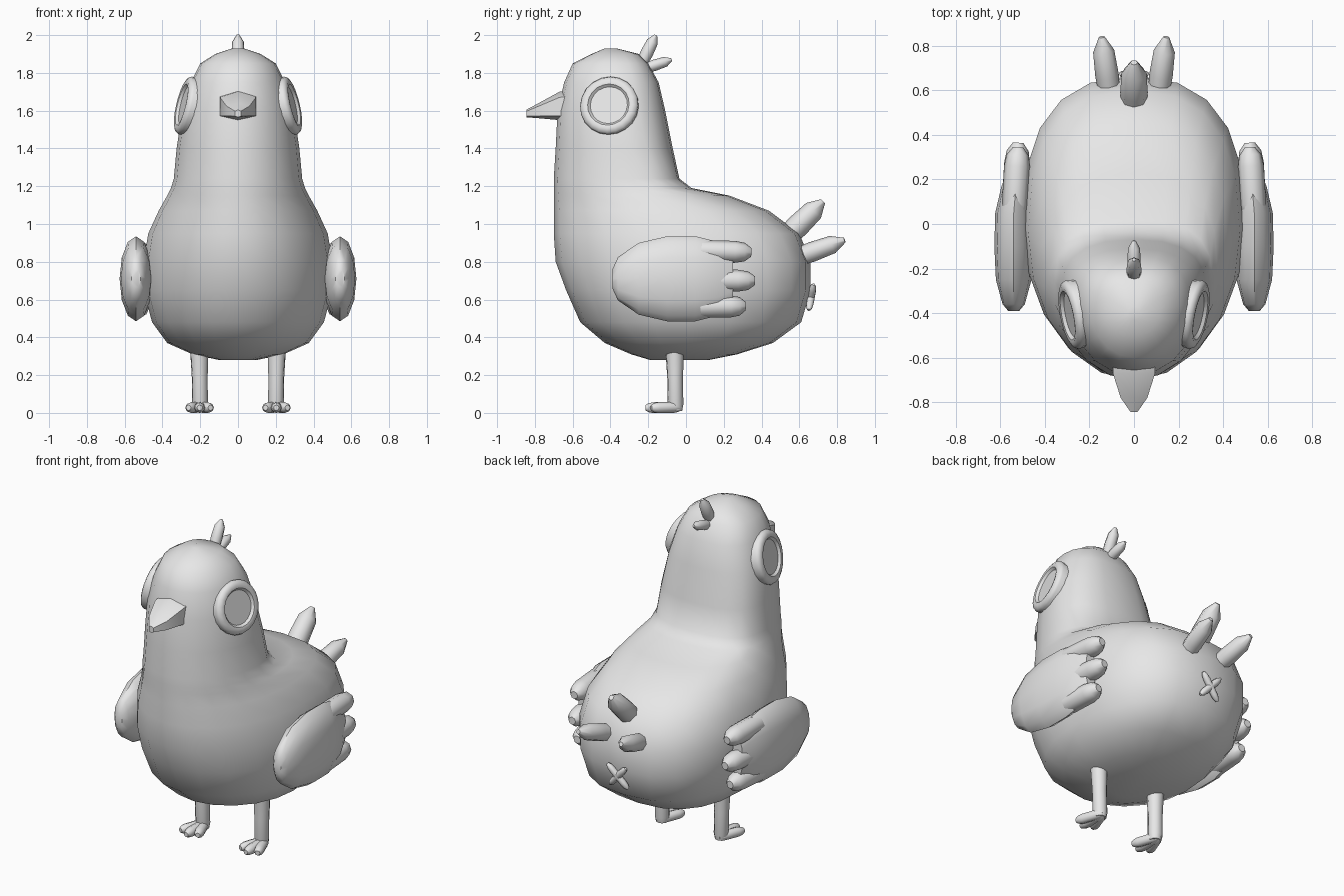
import bpy, bmesh, math
from mathutils import Vector

cube = bpy.data.objects.get("Cube")
if cube:
    bpy.data.objects.remove(cube)

grey = bpy.data.materials.new("plain grey")
grey.use_nodes = True
grey.diffuse_color = (0.8, 0.8, 0.8, 1)
grey.node_tree.nodes["Principled BSDF"].inputs["Base Color"].default_value = (0.8, 0.8, 0.8, 1)


def loft(name, rings, mirror=False, angle=50):
    """Skin a list of equal rings, cap both ends, optionally mirror across x."""
    bm = bmesh.new()
    loops = [[bm.verts.new(p) for p in ring] for ring in rings]
    n = len(loops[0])
    for a, b in zip(loops, loops[1:]):
        for i in range(n):
            j = (i + 1) % n
            bm.faces.new((a[i], a[j], b[j], b[i]))
    bm.faces.new(loops[0][::-1])
    bm.faces.new(loops[-1])
    bmesh.ops.recalc_face_normals(bm, faces=bm.faces)
    mesh = bpy.data.meshes.new(name)
    bm.to_mesh(mesh)
    bm.free()
    mesh.materials.append(grey)
    obj = bpy.data.objects.new(name, mesh)
    bpy.context.collection.objects.link(obj)
    bpy.ops.object.select_all(action="DESELECT")
    obj.select_set(True)
    bpy.context.view_layer.objects.active = obj
    bpy.ops.object.shade_smooth_by_angle(angle=math.radians(angle))
    if mirror:
        obj.modifiers.new("Mirror", "MIRROR")
    return obj


def spindle(name, start, end, profile, sides=8, mirror=False, angle=50):
    """Turned shape between two points; profile holds (fraction, radius)."""
    start, end = Vector(start), Vector(end)
    turn = (end - start).to_track_quat("Z", "Y")
    rings = []
    for t, r in profile:
        mid = start.lerp(end, t)
        rings.append([mid + turn @ Vector((r * math.cos(k), r * math.sin(k), 0))
                      for k in (2 * math.pi * i / sides for i in range(sides))])
    return loft(name, rings, mirror, angle)


def rounded(r, tip=0.4):
    return [(0, r * tip), (0.1, r * 0.85), (0.25, r), (0.75, r), (0.9, r * 0.85), (1, r * tip)]


def feather(r):
    return [(0, r * 0.85), (0.4, r), (0.78, r * 0.9), (1, r * 0.25)]


# Body and head: level rings of height, front, back, half width, widest y
BODY = [
    (1.93, -0.43, -0.37, 0.03, -0.40), (1.90, -0.50, -0.25, 0.12, -0.38),
    (1.85, -0.60, -0.20, 0.20, -0.37), (1.75, -0.645, -0.145, 0.25, -0.36),
    (1.60, -0.68, -0.11, 0.295, -0.34), (1.40, -0.69, -0.07, 0.325, -0.30),
    (1.24, -0.70, -0.035, 0.34, -0.28), (1.19, -0.70, 0.03, 0.355, -0.26),
    (1.15, -0.70, 0.23, 0.375, -0.20), (1.07, -0.70, 0.44, 0.42, -0.10),
    (0.95, -0.70, 0.60, 0.475, -0.04), (0.80, -0.69, 0.66, 0.50, 0.0),
    (0.65, -0.635, 0.66, 0.50, 0.0), (0.48, -0.56, 0.61, 0.455, 0.0),
    (0.37, -0.43, 0.46, 0.375, 0.0), (0.31, -0.29, 0.27, 0.24, 0.0),
    (0.28, -0.19, 0.12, 0.10, 0.0)]


def body_ring(z, front, back, w, mid, sides=20):
    ring = []
    for i in range(sides):
        a = 2 * math.pi * i / sides
        c, s = math.cos(a), math.sin(a)
        p = 2 / 2.5 if s > 0 else 1
        reach = back - mid if s > 0 else mid - front
        ring.append((math.copysign(abs(c) ** p, c) * w,
                     mid + math.copysign(abs(s) ** p, s) * reach, z))
    return ring


loft("body", [body_ring(*r) for r in BODY], angle=80)

# Beak: hexagonal rings of y, half width, bottom, top
BEAK = [(-0.62, 0.095, 0.55, 0.71), (-0.67, 0.095, 0.55, 0.70),
        (-0.78, 0.06, 0.56, 0.64), (-0.845, 0.015, 0.565, 0.605)]
loft("beak", [[(0, y, 1 + t), (w, y, 1 + t - 0.2 * (t - b)), (w, y, 1 + b + 0.15 * (t - b)),
               (0, y, 1 + b), (-w, y, 1 + b + 0.15 * (t - b)), (-w, y, 1 + t - 0.2 * (t - b))]
              for y, w, b, t in BEAK], angle=40)

# Eyes: turned rim with a sunken centre disc
eye_centre = Vector((0.268, -0.405, 1.625))
eye_out = Vector((1, -0.2, 0.24)).normalized()
spindle("eye", eye_centre - eye_out * 0.05, eye_centre + eye_out * 0.05,
        [(0, 0.15), (0.6, 0.157), (0.75, 0.15), (0.85, 0.13), (0.82, 0.112), (0.68, 0.1)],
        sides=20, mirror=True, angle=40)

# Wings: upright oval rings of y, centre x, half thickness, half height
WING = [(-0.39, 0.54, 0.025, 0.05), (-0.36, 0.54, 0.05, 0.115), (-0.25, 0.54, 0.08, 0.19),
        (-0.1, 0.54, 0.087, 0.225), (0.05, 0.54, 0.083, 0.225),
        (0.17, 0.53, 0.065, 0.195), (0.25, 0.525, 0.035, 0.13)]
loft("wing", [[(x + t * math.cos(k), y, 0.71 + h * math.sin(k))
               for k in (math.pi * i / 6 for i in range(12))] for y, x, t, h in WING],
     mirror=True)
for label, z0, z1, y1 in (("upper", 0.86, 0.85, 0.345), ("middle", 0.70, 0.70, 0.365),
                          ("lower", 0.56, 0.565, 0.315)):
    spindle(label + "_wing_tip", (0.54, 0.0, z0), (0.52, y1, z1), rounded(0.058), mirror=True)

# Crest and tail feathers
spindle("upper_crest", (0, -0.24, 1.84), (0, -0.16, 2.0), feather(0.034))
spindle("lower_crest", (0, -0.23, 1.82), (0, -0.075, 1.87), feather(0.03))
spindle("centre_tail_feather", (0, 0.50, 0.90), (0, 0.725, 1.12), feather(0.062))
spindle("side_tail_feather", (0.105, 0.55, 0.81), (0.145, 0.84, 0.915), feather(0.053), mirror=True)

# Small crossed mark under the tail
spindle("cross_mark", (0.062, 0.675, 0.68), (-0.062, 0.65, 0.545), rounded(0.02))
spindle("cross_mark_other", (-0.062, 0.675, 0.68), (0.062, 0.65, 0.545), rounded(0.02))

# Legs and three-toed feet
spindle("leg", (0.2, -0.055, 0.01), (0.205, -0.06, 0.35),
        [(0, 0.035), (0.1, 0.042), (0.5, 0.042), (1, 0.05)], sides=10, mirror=True)
for label, x, y in (("outer", 0.262, -0.185), ("middle", 0.203, -0.215), ("inner", 0.145, -0.185)):
    spindle(label + "_toe", (0.203, -0.025, 0.03), (x, y, 0.027), rounded(0.029, 0.5), mirror=True)
